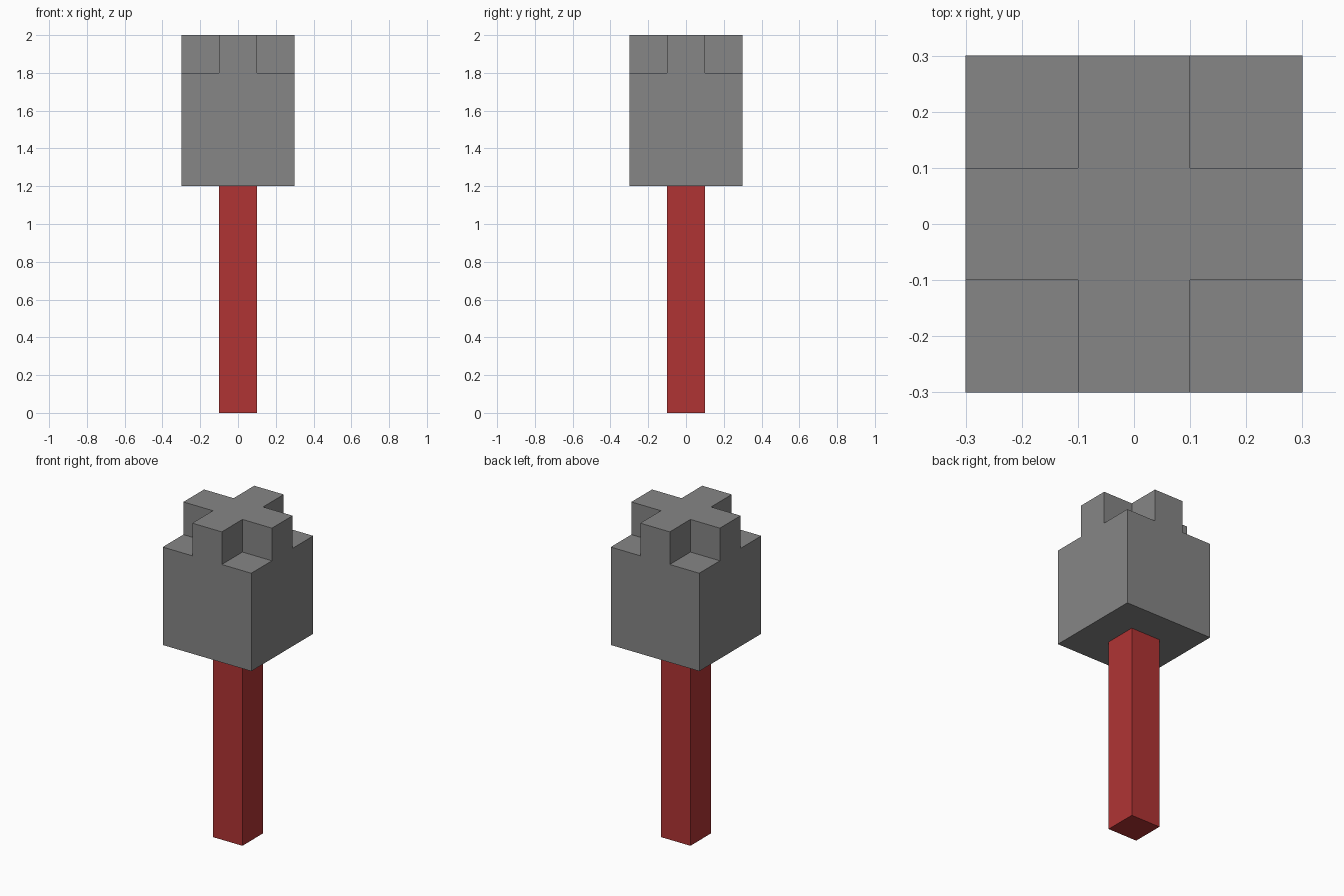
import bpy
import bmesh
from mathutils import Matrix

cube = bpy.data.objects.get("Cube")
if cube:
    bpy.data.objects.remove(cube, do_unlink=True)


def material(name, color):
    mat = bpy.data.materials.new(name)
    mat.use_nodes = True
    mat.diffuse_color = color
    mat.node_tree.nodes["Principled BSDF"].inputs["Base Color"].default_value = color
    return mat


def add_object(name, bm, mat):
    bmesh.ops.recalc_face_normals(bm, faces=bm.faces)
    mesh = bpy.data.meshes.new(name)
    bm.to_mesh(mesh)
    bm.free()
    mesh.materials.append(mat)
    obj = bpy.data.objects.new(name, mesh)
    bpy.context.collection.objects.link(obj)
    return obj


def extrude_up(bm, faces, height):
    """Raise the faces and return the new upper faces."""
    result = bmesh.ops.extrude_face_region(bm, geom=faces)["geom"]
    verts = [g for g in result if isinstance(g, bmesh.types.BMVert)]
    bmesh.ops.translate(bm, verts=verts, vec=(0, 0, height))
    return [g for g in result if isinstance(g, bmesh.types.BMFace)]


UNIT = 0.2
HANDLE_HEIGHT = 6 * UNIT
grey = material("stone grey", (0.238, 0.238, 0.238, 1))
red = material("handle red", (0.434, 0.034, 0.034, 1))

# Square handle
bm = bmesh.new()
bmesh.ops.create_cube(bm, size=1)
bmesh.ops.scale(bm, verts=bm.verts, vec=(UNIT, UNIT, HANDLE_HEIGHT))
bmesh.ops.translate(bm, verts=bm.verts, vec=(0, 0, HANDLE_HEIGHT / 2))
add_object("handle", bm, red)

# Block head with a raised cross on top, grown from a three by three grid
bm = bmesh.new()
bmesh.ops.create_grid(bm, x_segments=3, y_segments=3, size=1.5 * UNIT,
                      matrix=Matrix.Translation((0, 0, HANDLE_HEIGHT)))
top = extrude_up(bm, bm.faces[:], 3 * UNIT)
cross = [f for f in top
         if min(abs(c) for c in f.calc_center_median().xy) < UNIT / 2]
extrude_up(bm, cross, UNIT)
bmesh.ops.dissolve_limit(bm, angle_limit=0.01, verts=bm.verts, edges=bm.edges)
add_object("head", bm, grey)
